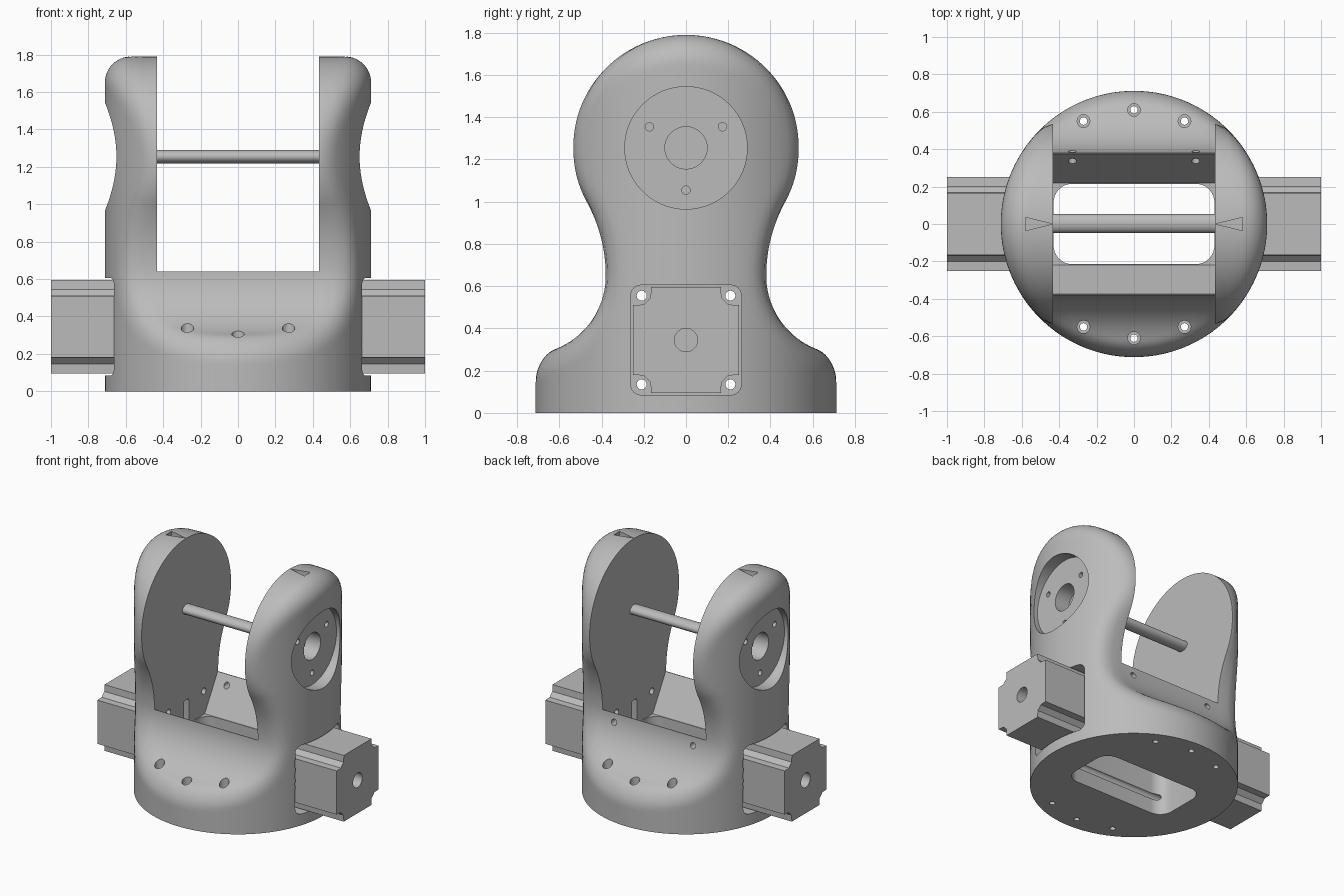
import bpy, bmesh, math

cube = bpy.data.objects.get("Cube")
if cube:
    bpy.data.objects.remove(cube, do_unlink=True)

GREY = (0.5, 0.5, 0.5, 1)
mat = bpy.data.materials.new("plain grey")
mat.use_nodes = True
mat.diffuse_color = GREY
mat.node_tree.nodes["Principled BSDF"].inputs["Base Color"].default_value = GREY

R, FILLET, PIVOT, MOTOR_Z = 0.712, 0.14, 1.255, 0.345


# Helpers
def make_object(name, bm):
    bmesh.ops.recalc_face_normals(bm, faces=bm.faces)
    mesh = bpy.data.meshes.new(name)
    bm.to_mesh(mesh)
    bm.free()
    ob = bpy.data.objects.new(name, mesh)
    bpy.context.scene.collection.objects.link(ob)
    return ob


def prism(bm, pts, axis, a, b):
    """Extrude a 2D outline along an axis from a to b."""
    place = {"x": lambda p, t: (t, p[0], p[1]),
             "y": lambda p, t: (p[0], t, p[1]),
             "z": lambda p, t: (p[0], p[1], t)}[axis]
    lo = [bm.verts.new(place(p, a)) for p in pts]
    hi = [bm.verts.new(place(p, b)) for p in pts]
    bm.faces.new(lo)
    bm.faces.new(hi)
    for i in range(len(pts)):
        j = (i + 1) % len(pts)
        bm.faces.new((lo[i], lo[j], hi[j], hi[i]))


def ellipse(u, v, ru, rv=None, n=32):
    rv = rv or ru
    return [(u + ru * math.cos(math.tau * i / n), v + rv * math.sin(math.tau * i / n))
            for i in range(n)]


def rounded_rect(u, v, hu, hv, r, n=8):
    pts = []
    for k, (su, sv) in enumerate(((1, 1), (-1, 1), (-1, -1), (1, -1))):
        for i in range(n + 1):
            a = math.pi / 2 * (k + i / n)
            pts.append((u + su * (hu - r) + r * math.cos(a),
                        v + sv * (hv - r) + r * math.sin(a)))
    return pts


def cut(ob, prisms):
    """Subtract a set of separate prisms from an object."""
    bm = bmesh.new()
    for p in prisms:
        prism(bm, *p)
    cutter = make_object("cutter", bm)
    cutter.hide_render = True
    mod = ob.modifiers.new("cut", "BOOLEAN")
    mod.operation, mod.solver, mod.object = "DIFFERENCE", "EXACT", cutter
    deps = bpy.context.evaluated_depsgraph_get()
    mesh = bpy.data.meshes.new_from_object(ob.evaluated_get(deps))
    ob.modifiers.clear()
    ob.data = mesh
    bpy.data.objects.remove(cutter, do_unlink=True)


def finish(ob):
    ob.data.materials.clear()
    ob.data.materials.append(mat)
    bpy.ops.object.select_all(action="DESELECT")
    ob.select_set(True)
    bpy.context.view_layer.objects.active = ob
    bpy.ops.object.shade_smooth_by_angle(angle=math.radians(30))


# Body shape: upright cylinder crossed with a keyhole profile, edge rounded
def profile(y, z):
    """Depth inside the keyhole profile, and the y part of its normal."""
    if z >= 0.65 and 1.10 * (z - PIVOT) + 0.605 * y > 0:
        d = max(math.hypot(y, z - PIVOT), 1e-6)
        return 0.535 - d, y / d
    cy, r = (1.103, 0.723) if z >= 0.65 else (0.753, 0.373)
    d = max(math.hypot(cy - y, z - 0.65), 1e-6)
    return d - r, (cy - y) / d


def inside(x, y, z):
    rad = max(math.hypot(x, y), 1e-6)
    d, ny = profile(y, z)
    u, v = FILLET - (R - rad), FILLET - d
    c = y / rad * ny
    if u > 0 and v > 0 and u > c * v and v > c * u and c < 0.9999:
        return u * u + v * v - 2 * c * u * v < FILLET ** 2 * (1 - c * c)
    return max(u, v) < FILLET


def reach(dx, dy, z):
    lo, hi = 0.0, 1.6
    for _ in range(26):
        mid = (lo + hi) / 2
        if inside(dx * mid, abs(dy) * mid, z):
            lo = mid
        else:
            hi = mid
    return lo


levels = [i * 0.02 for i in range(10)]
levels += [0.2 + i * 0.008 for i in range(20)]
levels += [0.36 + i * 0.02 for i in range(45)]
levels += [PIVOT + 0.535 * math.sin(math.radians(3 + i * 3.4)) for i in range(26)]
SEG = 96
bm = bmesh.new()
rings = []
for z in levels:
    w = max(reach(0, 1, z), 0.004)
    ring = []
    for i in range(SEG):
        a = math.tau * (i + 0.5) / SEG
        dx, dy = R * math.cos(a), w * math.sin(a)
        s = reach(dx, dy, z)
        ring.append(bm.verts.new((dx * s, dy * s, z)))
    rings.append(ring)
for lo, hi in zip(rings, rings[1:]):
    for i in range(SEG):
        j = (i + 1) % SEG
        bm.faces.new((lo[i], lo[j], hi[j], hi[i]))
bm.faces.new(rings[0])
bm.faces.new(rings[-1])
body = make_object("yoke_body", bm)

# Slot between the arms with a tapered trough, then the opening in the base
half = [(1, 2), (1, 0.64), (0.375, 0.64), (0.22, 0.38)]
trough = half + [(-y, z) for y, z in reversed(half)]
cut(body, [(trough, "x", -0.432, 0.432)])
cut(body, [(rounded_rect(0, 0, 0.43, 0.215, 0.1), "z", -0.1, 0.45)])

# Motor pockets and round hub recesses on both sides
SIDES = (-1, 1)
cut(body, [p for s in SIDES for p in (
    (rounded_rect(0, MOTOR_Z, 0.262, 0.26, 0.05), "x", s * 0.55, s * 1.2),
    (ellipse(0, PIVOT, 0.29, n=64), "x", s * 0.62, s * 1.2))])

# Hub bores and screw holes, arrow marks, belt slots
hub = [(0.173, 1.355), (-0.173, 1.355), (0, 1.055)]
small = []
for s in SIDES:
    small.append((ellipse(0, PIVOT, 0.1), "x", s * 0.5, s * 0.7))
    small += [(ellipse(y, z, 0.02, n=16), "x", s * 0.52, s * 0.7) for y, z in hub]
    small.append(([(s * 0.435, 0), (s * 0.58, 0.035), (s * 0.58, -0.035)], "z", 1.74, 1.9))
    small.append((rounded_rect(0, 0.44, 0.03, 0.13, 0.02), "x", s * 0.4, s * 0.6))
cut(body, small)

# Motor bolt holes through the full width
cut(body, [(ellipse(y, MOTOR_Z + dz, 0.024, n=16), "x", -1, 1)
           for y in (-0.21, 0.21) for dz in (-0.21, 0.21)])

# Base screws with counterbores, and two screws in the back wall
spots = [(x, s * y) for s in SIDES for x, y in ((0, 0.61), (0.27, 0.55), (-0.27, 0.55))]
cut(body, [(ellipse(x, y, 0.034, n=20), "z", 0.2, 0.6) for x, y in spots])
cut(body, [(ellipse(x, y, 0.02, n=16), "z", -0.1, 0.3) for x, y in spots]
    + [(ellipse(s * 0.33, 0.575, 0.022, n=16), "y", 0.2, 0.6) for s in SIDES])
finish(body)

# Motors with notched corners and a round hole in the outer end
corner = [(0.25, 0.165), (0.2, 0.168), (0.168, 0.2), (0.165, 0.25)]
outline = []
for k in range(4):
    for y, z in corner:
        for _ in range(k):
            y, z = -z, y
        outline.append((y, MOTOR_Z + z))
for s, name in ((1, "left_motor"), (-1, "right_motor")):
    bm = bmesh.new()
    prism(bm, outline, "x", s * 0.545, s)
    motor = make_object(name, bm)
    cut(motor, [(ellipse(0, MOTOR_Z, 0.055), "x", s * 0.9, s * 1.1)])
    finish(motor)

# Cross rod between the arms
bm = bmesh.new()
prism(bm, ellipse(0.003, PIVOT, 0.05, 0.036, n=24), "x", -0.45, 0.45)
finish(make_object("cross_rod", bm))
